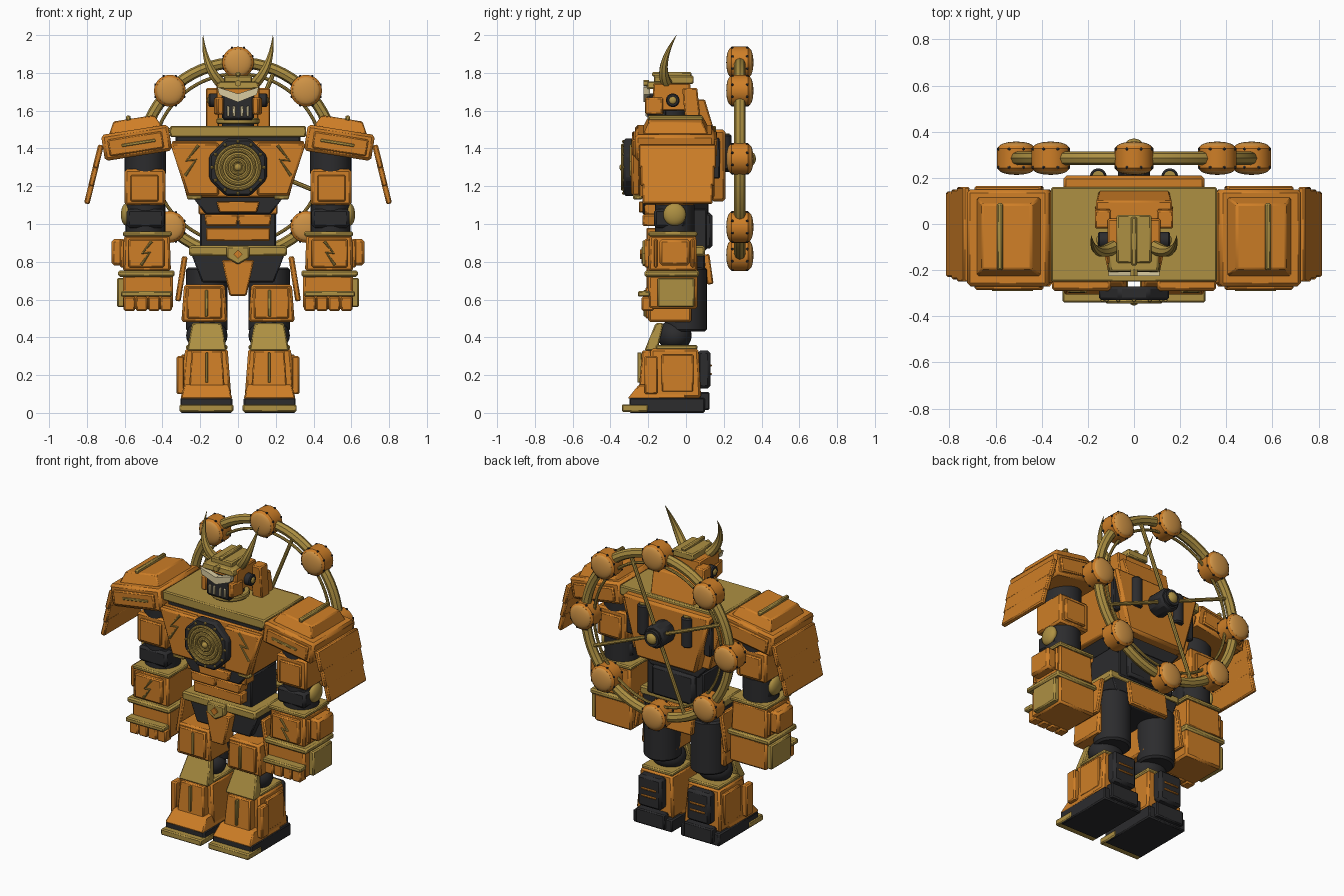
import bpy
import bmesh
from math import sin, cos, radians, tau
from mathutils import Matrix, Vector

if "Cube" in bpy.data.objects:
    bpy.data.objects.remove(bpy.data.objects["Cube"])


def material(name, *rgb):
    mat = bpy.data.materials.new(name)
    mat.use_nodes = True
    mat.diffuse_color = (*rgb, 1)
    mat.node_tree.nodes["Principled BSDF"].inputs["Base Color"].default_value = (*rgb, 1)
    return mat


orange = material("burnt orange", .62, .21, .02)
gold = material("old gold", .42, .28, .055)
black = material("charcoal", .025, .025, .027)
amber = material("light amber", .62, .29, .06)
cream = material("pale cream", .7, .6, .35)


def finish(bm, name, mat, pair=False, bevel=0, turn=None, pivot=None):
    """Turn a bmesh into an object, optionally rotated, bevelled and mirrored in x."""
    if turn:
        axis, angle = turn
        if pivot is None:
            pivot = sum((v.co for v in bm.verts), Vector()) / len(bm.verts)
        spin = Matrix.Rotation(radians(angle), 3, axis)
        bmesh.ops.rotate(bm, verts=bm.verts, cent=pivot, matrix=spin)
    bmesh.ops.recalc_face_normals(bm, faces=bm.faces)
    mesh = bpy.data.meshes.new(name)
    bm.to_mesh(mesh)
    bm.free()
    mesh.materials.append(mat)
    mesh.shade_smooth()
    mesh.set_sharp_from_angle(angle=radians(32))
    obj = bpy.data.objects.new(name, mesh)
    bpy.context.scene.collection.objects.link(obj)
    if bevel:
        mod = obj.modifiers.new("edge bevel", "BEVEL")
        mod.width, mod.segments, mod.limit_method = bevel, 1, "ANGLE"
    if pair:
        obj.modifiers.new("both sides", "MIRROR").use_mirror_merge = False


def box(name, mat, x, y, z, top=(1, 1), lean=0, bevel=.007, **rest):
    """Box from ranges; a single x means plus and minus x. The top may taper and lean in y."""
    x = x if isinstance(x, tuple) else (-x, x)
    bm = bmesh.new()
    bmesh.ops.create_cube(bm, size=1)
    for v in bm.verts:
        up = v.co.z > 0
        fx, fy = top if up else (1, 1)
        v.co = (sum(x) / 2 + v.co.x * fx * (x[1] - x[0]),
                sum(y) / 2 + v.co.y * fy * (y[1] - y[0]) + lean * up,
                z[1] if up else z[0])
    finish(bm, name, mat, bevel=bevel, **rest)


def plate(name, mat, points, y, **rest):
    """Outline in x and z, extruded along y."""
    bm = bmesh.new()
    face = bm.faces.new([bm.verts.new((px, y[0], pz)) for px, pz in points])
    new = bmesh.ops.extrude_face_region(bm, geom=[face])["geom"]
    verts = [g for g in new if isinstance(g, bmesh.types.BMVert)]
    bmesh.ops.translate(bm, verts=verts, vec=(0, y[1] - y[0], 0))
    bm.faces.new([v for v in bm.verts if v not in verts]) if len(bm.faces) < len(points) + 2 else None
    finish(bm, name, mat, **rest)


def repeat(shape, centres):
    """Copy one small shape to every centre, in a single bmesh."""
    mesh = bpy.data.meshes.new("template")
    shape.to_mesh(mesh)
    shape.free()
    bm = bmesh.new()
    for c in centres:
        move = Matrix.Translation(c)
        mesh.transform(move)
        bm.from_mesh(mesh)
        mesh.transform(move.inverted())
    bpy.data.meshes.remove(mesh)
    return bm


AXES = {"x": Matrix.Rotation(radians(90), 4, "Y"),
        "y": Matrix.Rotation(radians(90), 4, "X"), "z": Matrix()}


def cyl(name, mat, centres, radius, depth, axis="z", sides=32, **rest):
    bm = bmesh.new()
    bmesh.ops.create_cone(bm, cap_ends=True, segments=sides, radius1=radius,
                          radius2=radius, depth=depth, matrix=AXES[axis])
    finish(repeat(bm, centres), name, mat, **rest)


def dome(name, mat, centres, size, sides=24, **rest):
    bm = bmesh.new()
    bmesh.ops.create_uvsphere(bm, u_segments=sides, v_segments=sides // 2, radius=1,
                              matrix=Matrix.Diagonal((*size, 1)))
    finish(repeat(bm, centres), name, mat, **rest)


def tube(name, mat, points, radius, taper=None, closed=False, smooth=False, **rest):
    curve = bpy.data.curves.new(name, "CURVE")
    curve.dimensions, curve.fill_mode, curve.use_fill_caps = "3D", "FULL", True
    curve.bevel_depth, curve.bevel_resolution = radius, 2
    spline = curve.splines.new("NURBS" if smooth else "POLY")
    spline.points.add(len(points) - 1)
    for i, p in enumerate(points):
        spline.points[i].co = (*p, 1)
        spline.points[i].radius = taper[i] if taper else 1
    spline.use_cyclic_u, spline.use_endpoint_u = closed, not closed
    temp = bpy.data.objects.new(name, curve)
    mesh = bpy.data.meshes.new_from_object(temp)
    bm = bmesh.new()
    bm.from_mesh(mesh)
    bpy.data.objects.remove(temp)
    bpy.data.curves.remove(curve)
    bpy.data.meshes.remove(mesh)
    finish(bm, name, mat, **rest)


def circle(radius, count, y, z, start=0):
    angles = [start + tau * i / count for i in range(count)]
    return [(radius * cos(a), y, z + radius * sin(a)) for a in angles]


def bolt(name, x, y, z, size):
    shape = [(-.4, .9), (.3, 0), (-.25, .05), (.4, -.9)]
    tube(name, gold, [(x + a * size, y, z + b * size) for a, b in shape], .008, pair=True)


# Back wheel: rim, drums, spokes and hub
WHEEL_Y, WHEEL_Z = .285, 1.345
drums = circle(.51, 8, WHEEL_Y, WHEEL_Z)
tube("wheel_rim", gold, circle(.51, 64, WHEEL_Y, WHEEL_Z), .03, closed=True)
tube("wheel_inner_rim", gold, circle(.45, 64, WHEEL_Y, WHEEL_Z), .009, closed=True)
cyl("wheel_drums", orange, drums, .084, .11, "y", bevel=.012)
dome("drum_caps", amber, [(x, y + s * .05, z) for x, y, z in drums for s in (-1, 1)],
     (.074, .022, .074))
studs = [(x + dx, y + s * .04, z + dz) for x, y, z in drums for s in (-1, 1)
         for dx, _, dz in circle(.083, 8, 0, 0, tau / 16)]
dome("drum_studs", black, studs, (.008, .008, .008), sides=6)
for x, y, z in circle(.5, 4, WHEEL_Y, WHEEL_Z, tau * 3 / 16):
    tube("wheel_spoke", gold, [(0, WHEEL_Y, WHEEL_Z), (x, y, z)], .012)
cyl("wheel_hub", black, [(0, .265, WHEEL_Z)], .075, .13, "y", sides=8, bevel=.012)
cyl("hub_collar", black, [(0, .335, WHEEL_Z)], .05, .03, "y")
dome("hub_cap", gold, [(0, .345, WHEEL_Z)], (.036, .025, .036))

# Torso
box("chest_body", orange, .27, (-.25, .15), (1.14, 1.44), top=(1.3, 1))
box("chest_gap", black, .33, (-.24, .14), (1.43, 1.47))
box("chest_top", gold, .36, (-.25, .16), (1.46, 1.52))
plate("chest_panels", orange, [(.1, 1.43), (.36, 1.43), (.27, 1.15), (.1, 1.15)],
      (-.29, -.24), pair=True, bevel=.012)
box("chest_sills", gold, (.19, .27), (-.28, -.23), (1.13, 1.155), pair=True)
box("ribs", black, .17, (-.23, .12), (1.05, 1.15), top=(1.45, 1))
box("waist", black, .2, (-.15, .11), (.86, 1.08))
box("waist_back", black, .15, (.08, .14), (.87, 1.06), bevel=.015)
box("upper_abdomen", orange, .1, (-.25, -.15), (1.06, 1.12), top=(1.15, 1))
box("upper_abdomen_sides", orange, (.11, .21), (-.22, -.13), (1.05, 1.12), pair=True)
box("middle_abdomen", orange, (.005, .17), (-.23, -.14), (.99, 1.05), top=(1.1, 1), pair=True)
box("lower_abdomen", orange, .17, (-.21, -.13), (.91, .98))

# Chest emblem
cyl("emblem_base", black, [(0, -.3, 1.3)], .165, .06, "y", sides=8,
    turn=("Y", 22.5), bevel=.012)
cyl("emblem_disc", gold, [(0, -.325, 1.3)], .12, .02, "y")
for radius in (.115, .088, .06, .034):
    tube("emblem_ring", gold, circle(radius, 40, -.336, 1.3), .009, closed=True)
dome("emblem_boss", gold, [(0, -.335, 1.3)], (.02, .018, .02))
dome("emblem_studs", gold, circle(.137, 12, -.33, 1.3), (.009, .009, .009), sides=8)
bolt("chest_bolts", .245, -.29, 1.335, .09)

# Backpack and collar
plate("backpack", orange, [(-.31, 1.5), (.31, 1.5), (.21, 1.12), (-.21, 1.12)],
      (.13, .21), bevel=.015)
box("backpack_vents", black, (.25, .3), (.13, .18), (1.24, 1.46), pair=True)
cyl("exhausts", black, [(.155, .205, 1.38)], .036, .19, pair=True, bevel=.008)
cyl("exhaust_caps", gold, [(.155, .205, 1.475)], .025, .01, pair=True)
box("collar", orange, .15, (.06, .16), (1.46, 1.66), top=(1.1, .8), lean=-.05)
box("collar_wings", orange, (.1, .17), (.0, .08), (1.5, 1.72), lean=-.02, pair=True)

# Head
NECK_Y = -.08
cyl("neck", black, [(0, NECK_Y, 1.57)], .085, .12)
cyl("neck_ring", gold, [(0, NECK_Y, 1.545)], .115, .03, bevel=.006)
box("skull", orange, .115, (-.18, .03), (1.6, 1.745), top=(1, .93))
box("face", black, .085, (-.205, -.1), (1.55, 1.69), bevel=.012)
box("cheeks", orange, (.085, .12), (-.215, -.12), (1.58, 1.67), pair=True, turn=("Z", -12))
for x in (.014, .045):
    box("teeth", cream, (x, x + .014), (-.215, -.2), (1.57, 1.625), bevel=.003, pair=True)
plate("brow", cream, [(0, 1.69), (.11, 1.725), (.1, 1.685), (0, 1.645)], (-.225, -.19), pair=True)
box("forehead", gold, .115, (-.21, -.1), (1.715, 1.755), top=(.9, .9))
box("crown", gold, .075, (-.17, .04), (1.74, 1.785))
box("crown_ridge", gold, .014, (-.18, .03), (1.78, 1.805))
cyl("forehead_jewel", gold, [(0, -.21, 1.745)], .018, .03, "y", sides=6)
cyl("ears", black, [(.13, -.07, 1.655)], .036, .05, "x", pair=True, bevel=.006)
dome("ear_caps", gold, [(.153, -.07, 1.655)], (.01, .02, .02), pair=True)
tube("horns", gold, [(.085, -.1, 1.74), (.14, -.13, 1.79), (.18, -.13, 1.87), (.185, -.05, 2)],
     .03, taper=[1, .95, .6, .03], smooth=True, pair=True)

# Shoulders: tilted blocks with hanging outer slats
tilt = dict(turn=("Y", 9), pivot=(.54, -.06, 1.45), pair=True)
box("shoulder_blocks", orange, (.36, .72), (-.27, .15), (1.36, 1.5), bevel=.015, **tilt)
box("shoulder_bands", orange, (.4, .69), (-.285, .165), (1.38, 1.47), **tilt)
box("shoulder_caps", orange, (.39, .68), (-.23, .12), (1.49, 1.56), top=(.75, .8), **tilt)
box("shoulder_cap_bars", gold, (.55, .575), (-.2, .09), (1.55, 1.58), **tilt)
box("shoulder_stripes", gold, (.44, .62), (-.291, -.28), (1.42, 1.435), bevel=.003, **tilt)
for i in range(3):
    x, z = .725 + .023 * i, 1.385 - .095 * i
    box("shoulder_slats", orange, (x, x + .03), (-.25 + .01 * i, .16 - .01 * i),
        (z - .09, z + .035), turn=("Y", -14), pair=True)

# Arms
ARM_X, ARM_Y = .49, -.06
cyl("shoulder_joints", black, [(ARM_X, ARM_Y, 1.34)], .11, .16, pair=True, bevel=.01)
box("upper_arms", orange, (.385, .6), (-.17, .05), (1.1, 1.29), pair=True, bevel=.012)
box("upper_arm_panels", orange, (.42, .57), (-.185, .065), (1.12, 1.26), pair=True)
cyl("elbows", black, [(ARM_X, ARM_Y, 1.03)], .105, .16, pair=True, bevel=.01)
box("elbow_guards", black, (.39, .59), (-.17, .0), (.98, 1.08), pair=True, bevel=.015)
dome("elbow_caps", gold, [(.59, ARM_Y, 1.05)], (.03, .06, .06), pair=True)
box("forearm_rims", gold, (.35, .61), (-.2, .06), (.935, .96), pair=True)
box("forearms", orange, (.355, .61), (-.2, .06), (.75, .94), top=(.95, .95), pair=True, bevel=.012)
box("forearm_panels", orange, (.39, .58), (-.22, -.18), (.77, .92), pair=True)
bolt("forearm_bolts", .485, -.222, .845, .07)
box("forearm_fins", orange, (.6, .67), (-.14, .02), (.78, .92), pair=True, bevel=.014)
for y in (-.17, .025):
    box("forearm_slats", orange, (.6, .625), (y, y + .02), (.77, .92), pair=True)
box("cuffs", gold, (.335, .635), (-.22, .07), (.72, .755), pair=True, bevel=.01)
box("hands", orange, (.345, .61), (-.2, .06), (.55, .73), pair=True, bevel=.012)
box("hand_plates", gold, (.6, .64), (-.15, .045), (.56, .715), pair=True)
box("knuckle_bars", gold, (.35, .62), (-.255, -.19), (.615, .645), pair=True)
for i in range(4):
    x = .35 + .065 * i
    box("fingers", orange, (x, x + .06), (-.235, -.17), (.54, .615), pair=True)

# Hips
box("belt", gold, .26, (-.2, .1), (.83, .885), bevel=.01)
plate("buckle", gold, [(-.06, .88), (.06, .88), (.06, .82), (0, .785), (-.06, .82)],
      (-.235, -.19), bevel=.006)
cyl("buckle_gem", orange, [(0, -.236, .84)], .025, .015, "y", sides=4)
box("pelvis", black, .19, (-.15, .1), (.69, .84), top=(1.3, 1))
box("groin_plate", orange, .045, (-.21, -.12), (.62, .81), top=(1.9, 1))
box("rear_skirt", orange, .14, (.1, .135), (.68, .84), turn=("X", 8))
box("hip_skirts", orange, (.285, .315), (-.16, .06), (.59, .83), turn=("Y", -9), pair=True)

# Legs
LEG_X = .165
cyl("thigh_cores", black, [(LEG_X, .0, .6)], .11, .34, pair=True, bevel=.012)
box("thighs", orange, (.055, .3), (-.2, .03), (.48, .68), top=(.88, 1), pair=True, bevel=.012)
box("thigh_fronts", orange, (.085, .27), (-.215, -.18), (.5, .665), pair=True)
box("thigh_stripes", gold, (.16, .175), (-.224, -.21), (.51, .65), bevel=.003, pair=True)
dome("knee_joints", black, [(LEG_X, -.06, .41)], (.11, .09, .085), pair=True)
box("knee_guards", gold, (.06, .27), (-.22, -.15), (.33, .475), top=(.75, .6), lean=.045, pair=True)
box("shin_rims", gold, (.055, .275), (-.16, .06), (.335, .36), pair=True)
box("shins", orange, (.035, .3), (-.2, .08), (.08, .34), top=(.85, .9), pair=True, bevel=.012)
box("shin_fronts", orange, (.07, .26), (-.25, -.18), (.12, .33), top=(.85, .8), lean=.01, pair=True)
box("shin_stripes", gold, (.158, .172), (-.257, -.235), (.16, .32), bevel=.003, pair=True)
box("shin_side_panels", orange, (.27, .3), (-.13, .04), (.11, .31), pair=True)
box("shin_fins", orange, (.285, .325), (-.22, -.15), (.1, .3), pair=True)
box("calf_packs", black, (.09, .255), (.06, .13), (.13, .33), bevel=.015, pair=True)
for z in (.2, .245):
    box("calf_stripes", orange, (.12, .225), (.12, .137), (z, z + .012), bevel=.003, pair=True)

# Feet
box("toes", orange, (.03, .305), (-.31, .0), (.075, .15), top=(.85, .8), lean=.03, pair=True)
box("soles", black, (.03, .305), (-.3, .1), (0, .08), pair=True)
box("toe_caps", gold, (.025, .31), (-.34, -.2), (.005, .045), pair=True)
box("heels", black, (.07, .27), (.07, .125), (.015, .11), pair=True)
